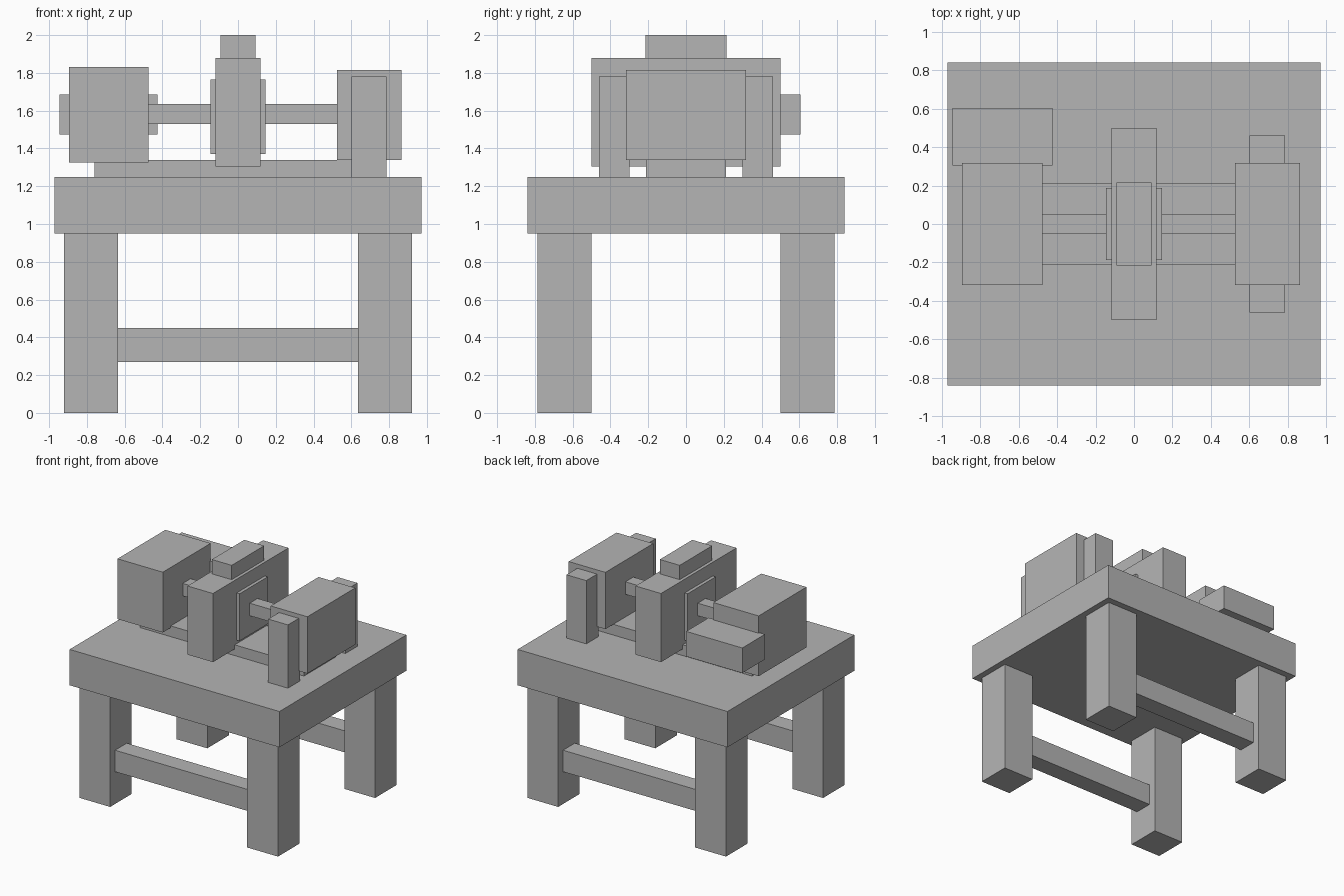
import bpy
import bmesh
from mathutils import Vector

default = bpy.data.objects.get("Cube")
if default:
    bpy.data.objects.remove(default, do_unlink=True)

# One plain grey for the whole model
grey = bpy.data.materials.new("plain_grey")
grey.use_nodes = True
grey.diffuse_color = (0.46, 0.46, 0.46, 1)
grey.node_tree.nodes["Principled BSDF"].inputs["Base Color"].default_value = grey.diffuse_color


def box(name, x, y, z):
    """Add a box from its (low, high) range on each axis."""
    low, high = Vector((x[0], y[0], z[0])), Vector((x[1], y[1], z[1]))
    bm = bmesh.new()
    bmesh.ops.create_cube(bm, size=1)
    bmesh.ops.scale(bm, vec=high - low, verts=bm.verts)
    mesh = bpy.data.meshes.new(name)
    bm.to_mesh(mesh)
    bm.free()
    mesh.materials.append(grey)
    obj = bpy.data.objects.new(name, mesh)
    obj.location = (low + high) / 2
    bpy.context.collection.objects.link(obj)
    return obj


def span(half):
    return (-half, half)


def mirrored(side, near, far):
    """Range from near to far on the given side of the centre."""
    return tuple(sorted((side * near, side * far)))


# Bench: top, four legs and the front and back stretchers
box("bench_top", span(0.972), span(0.84), (0.95, 1.25))
for depth, side_y in (("front", -1), ("back", 1)):
    for hand, side_x in (("right", -1), ("left", 1)):
        box(f"{depth}_{hand}_leg", mirrored(side_x, 0.635, 0.92),
            mirrored(side_y, 0.5, 0.785), (0, 0.95))
    box(f"{depth}_stretcher", span(0.635), mirrored(side_y, 0.565, 0.72), (0.27, 0.45))

# Machine bed and the drive shaft that joins the housings
box("machine_bed", span(0.76), span(0.212), (1.25, 1.34))
box("drive_shaft", (-0.475, 0.525), span(0.052), (1.53, 1.635))

# Housing on the right with a box behind it
box("right_housing", (-0.895, -0.475), span(0.317), (1.325, 1.83))
box("rear_box", (-0.945, -0.425), (0.305, 0.605), (1.475, 1.685))

# Tall centre housing with side flanges and a cap
box("centre_housing", span(0.118), span(0.5), (1.305, 1.88))
for hand, side_x in (("right", -1), ("left", 1)):
    box(f"{hand}_flange", mirrored(side_x, 0.118, 0.145), span(0.187), (1.37, 1.765))
box("centre_cap", span(0.092), span(0.215), (1.88, 2))

# Housing on the left held between two uprights
box("left_housing", (0.525, 0.865), span(0.317), (1.34, 1.815))
for depth, side_y in (("front", -1), ("back", 1)):
    box(f"{depth}_upright", (0.602, 0.785), mirrored(side_y, 0.3, 0.46), (1.25, 1.78))
